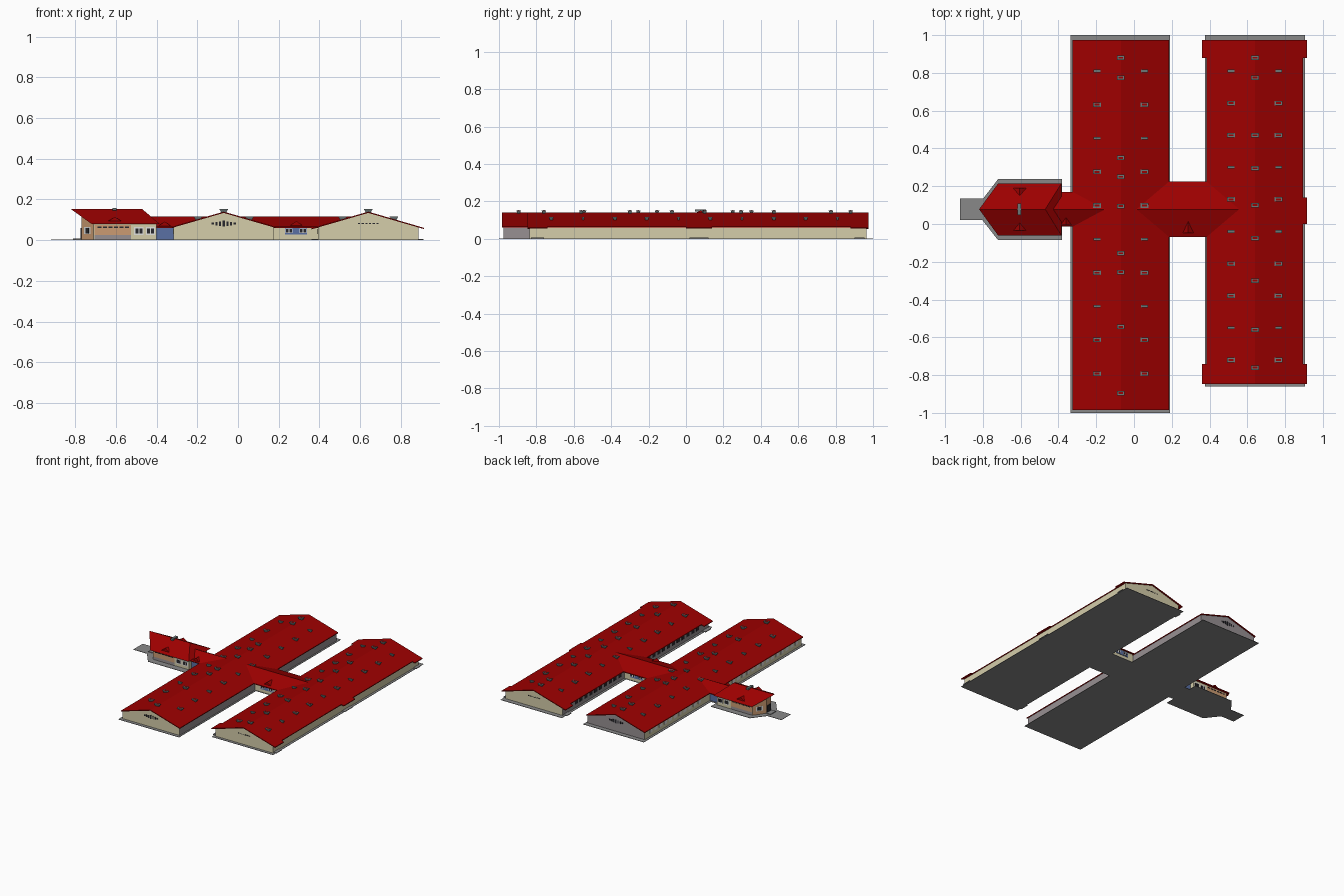
import bpy
import bmesh
from mathutils import Vector

default_cube = bpy.data.objects.get("Cube")
if default_cube:
    bpy.data.objects.remove(default_cube, do_unlink=True)


def material(name, red, green, blue):
    mat = bpy.data.materials.new(name)
    mat.use_nodes = True
    colour = (red, green, blue, 1)
    mat.diffuse_color = colour
    mat.node_tree.nodes["Principled BSDF"].inputs["Base Color"].default_value = colour
    return mat


ROOF_RED = material("roof red", 0.34, 0, 0)
BEIGE = material("beige wall", 0.66, 0.61, 0.4)
GRAY = material("gray wall", 0.31, 0.28, 0.29)
PAVING = material("paving gray", 0.25, 0.25, 0.25)
VENT = material("vent gray", 0.15, 0.19, 0.19)
GLASS = material("dark glass", 0.02, 0.02, 0.025)
BLUE = material("blue panel", 0.1, 0.16, 0.37)
TIMBER = material("timber tan", 0.6, 0.33, 0.17)
WHITE = material("white frame", 0.75, 0.75, 0.73)


def finish(name, bm, *mats, rule=None):
    """Turn a bmesh into an object, colouring faces by a rule on the normal."""
    bmesh.ops.recalc_face_normals(bm, faces=bm.faces)
    bm.normal_update()
    if rule:
        for face in bm.faces:
            face.material_index = rule(face.normal)
    mesh = bpy.data.meshes.new(name)
    bm.to_mesh(mesh)
    bm.free()
    for mat in mats:
        mesh.materials.append(mat)
    obj = bpy.data.objects.new(name, mesh)
    bpy.context.collection.objects.link(obj)
    return obj


def extrude(name, points, offset, *mats, rule=None):
    """Sweep a closed outline of 3D points along an offset."""
    bm = bmesh.new()
    face = bm.faces.new([bm.verts.new(p) for p in points])
    result = bmesh.ops.extrude_face_region(bm, geom=[face])
    moved = [g for g in result["geom"] if isinstance(g, bmesh.types.BMVert)]
    bmesh.ops.translate(bm, verts=moved, vec=Vector(offset))
    return finish(name, bm, *mats, rule=rule)


def add_box(bm, x0, x1, y0, y1, z0, z1, flare=1):
    """Add a box whose top is scaled by flare."""
    verts = bmesh.ops.create_cube(bm, size=1)["verts"]
    for v in verts:
        k = flare if v.co.z > 0 else 1
        v.co = Vector(((x0 + x1) / 2 + v.co.x * k * (x1 - x0),
                       (y0 + y1) / 2 + v.co.y * k * (y1 - y0),
                       (z0 + z1) / 2 + v.co.z * (z1 - z0)))


def boxes(name, mat, *bounds):
    bm = bmesh.new()
    for b in bounds:
        add_box(bm, *b)
    return finish(name, bm, mat)


RIDGE, SLOPE, SHEET = 0.14, 0.29, 0.006
PAVE, BASE = 0.003, 0.002
WEST, EAST = -0.07, 0.64


def gable_sheet(name, cx, left, right, y0, y1):
    """Thin folded roof with its ridge along y."""
    outline = [(-left, RIDGE - SLOPE * left), (0, RIDGE), (right, RIDGE - SLOPE * right)]
    under = [(x, z - SHEET) for x, z in reversed(outline)]
    pts = [(cx + x, y0, z) for x, z in outline + under]
    return extrude(name, pts, (0, y1 - y0, 0), ROOF_RED)


def hall(name, cx, y0, y1, gray_rule):
    half = 0.248
    eave = RIDGE - SLOPE * half - SHEET / 2
    pts = [(cx - half, y0, BASE), (cx + half, y0, BASE), (cx + half, y0, eave),
           (cx, y0, RIDGE - SHEET / 2), (cx - half, y0, eave)]
    extrude(name + "_walls", pts, (0, y1 - y0, 0), BEIGE, GRAY, rule=gray_rule)
    gable_sheet(name + "_roof", cx, 0.255, 0.255, y0 - 0.01, y1 + 0.01)


# Two long halls
hall("west_hall", WEST, -0.975, 0.965, lambda n: int(n.x > 0.9 or n.y > 0.9))
hall("east_hall", EAST, -0.838, 0.965, lambda n: int(n.x < -0.9))

# Porch roofs and steps along the east hall
for label, y0, y1, left in (("front", -0.848, -0.74, 0.279), ("back", 0.88, 0.975, 0.279),
                            ("middle", 0, 0.14, 0.2)):
    gable_sheet(label + "_porch_roof", EAST, left, 0.275, y0, y1)
    steps = [(0.87, 0.912, y0 + 0.02, y1 - 0.02, BASE, 0.007)]
    if left > 0.25:
        steps.append((0.362, 0.4, y0 + 0.02, y1 - 0.02, BASE, 0.007))
    boxes(label + "_porch_steps", PAVING, *steps)

# Paving around the buildings
boxes("hall_paving", PAVING, (-0.335, 0.19, -1, 1, 0, PAVE), (0.375, 0.905, -0.86, 1, 0, PAVE),
      (0.17, 0.4, -0.05, 0.205, 0, PAVE), (-0.42, -0.3, -0.01, 0.17, 0, PAVE))
boxes("entrance_path", PAVING, (-0.92, -0.78, 0.02, 0.135, 0, PAVE))
extrude("entrance_paving", [(-0.38, -0.085, 0), (-0.72, -0.085, 0), (-0.81, 0.03, 0),
                            (-0.81, 0.12, 0), (-0.72, 0.237, 0), (-0.38, 0.237, 0)],
        (0, 0, PAVE), PAVING)


def link(name, x0, x1, half, wall_half, wall_mat, ridge_ends):
    """Short passage with its ridge along x, running into the hall roofs."""
    cy, top, eave = 0.078, 0.116, 0.066
    boxes(name + "_walls", wall_mat, (x0, x1, cy - wall_half, cy + wall_half, BASE, eave + 0.004))
    a, b = ridge_ends
    pts = [(a, cy - half, eave), (a, cy, top), (a, cy + half, eave),
           (a, cy + half, eave - SHEET), (a, cy, top - SHEET), (a, cy - half, eave - SHEET)]
    extrude(name + "_roof", pts, (b - a, 0, 0), ROOF_RED)


link("east_passage", 0.17, 0.4, 0.146, 0.123, BEIGE, (0, 0.6))
link("west_passage", -0.43, -0.3, 0.092, 0.08, BLUE, (-0.44, -0.13))
for y, side in ((-0.047, "front"), (0.203, "back")):
    boxes("passage_panel_" + side, BLUE, (0.23, 0.34, y - 0.002, y + 0.002, 0.027, 0.062))
    boxes("passage_frames_" + side, WHITE,
          *[(x, x + 0.036, y - 0.003, y + 0.003, 0.035, 0.057) for x in (0.233, 0.301)])
    boxes("passage_windows_" + side, GLASS,
          *[(x, x + 0.012, y - 0.004, y + 0.004, 0.038, 0.054) for x in (0.236, 0.254, 0.304, 0.322)])

# Entrance building with pointed end wall
bm = bmesh.new()
plan = [(-0.4, -0.035), (-0.71, -0.035), (-0.77, 0.05), (-0.77, 0.106), (-0.71, 0.19), (-0.4, 0.19)]
low = [bm.verts.new((x, y, BASE)) for x, y in plan]
high = [bm.verts.new((x, y, 0.114 if x < -0.75 else 0.084)) for x, y in plan]
bm.faces.new(low)
bm.faces.new(high)
for i in range(len(plan)):
    j = (i + 1) % len(plan)
    bm.faces.new((low[i], low[j], high[j], high[i]))
finish("entrance_walls", bm, BEIGE, TIMBER, rule=lambda n: int(n.x < -0.3 and abs(n.z) < 0.5))

# Entrance hip roof with raking prow
bm = bmesh.new()
for x, y, z in ((-0.82, 0.078, 0.152), (-0.47, 0.078, 0.152), (-0.72, -0.06, 0.08),
                (-0.72, 0.214, 0.08), (-0.385, -0.06, 0.08), (-0.385, 0.214, 0.08)):
    bm.verts.new((x, y, z))
bmesh.ops.convex_hull(bm, input=bm.verts)
finish("entrance_roof", bm, ROOF_RED)

# Entrance cladding, plinth, windows and door
for y, side in ((-0.036, "front"), (0.191, "back")):
    boxes("entrance_cladding_" + side, TIMBER, (-0.705, -0.525, y - 0.002, y + 0.002, 0.026, 0.074))
    boxes("entrance_plinth_" + side, GRAY, (-0.705, -0.525, y - 0.002, y + 0.002, 0.004, 0.026))
    boxes("entrance_frames_" + side, WHITE,
          *[(x, x + 0.046, y - 0.002, y + 0.002, 0.026, 0.064) for x in (-0.51, -0.453)])
    boxes("entrance_panes_" + side, GLASS,
          *[(x, x + 0.015, y - 0.004, y + 0.004, 0.033, 0.057)
            for x in (-0.504, -0.485, -0.447, -0.428)])
    boxes("entrance_strip_window_" + side, GLASS,
          *[(-0.69 + i * 0.027, -0.67 + i * 0.027, y - 0.004, y + 0.004, 0.061, 0.067) for i in range(6)])
boxes("entrance_door", GLASS, (-0.774, -0.766, 0.056, 0.1, 0.004, 0.06))
boxes("entrance_step", PAVING, (-0.81, -0.77, 0.045, 0.11, BASE, 0.008))

# Windows on the two slanting entrance walls
for sign, side in ((-1, "front"), (1, "back")):
    for label, mat, margin, depth in (("frame", WHITE, 0, 0.001), ("pane", GLASS, 0.12, 0.002)):
        start = Vector((-0.71, 0.078 + sign * 0.1125, 0))
        along = Vector((-0.06, -sign * 0.0845, 0))
        out = Vector((-0.82, sign * 0.57, 0)) * depth
        corners = [start + along * t + out + Vector((0, 0, z))
                   for t, z in ((0.25 + margin, 0.03 + margin / 30), (0.75 - margin, 0.03 + margin / 30),
                                (0.75 - margin, 0.064 - margin / 30), (0.25 + margin, 0.064 - margin / 30))]
        extrude("entrance_slant_" + label + "_" + side, corners, -out * 1.5, mat)


# Small triangular dormers
def dormer(name, x, y, z, depth, half, rise):
    bm = bmesh.new()
    for p in ((x - half, y, z), (x + half, y, z), (x, y, z + rise), (x, y + depth, z + rise),
              (x, y + depth * 0.5, z - 0.005)):
        bm.verts.new(p)
    bmesh.ops.convex_hull(bm, input=bm.verts)
    finish(name, bm, ROOF_RED)


dormer("passage_dormer", 0.287, -0.048, 0.072, 0.066, 0.03, 0.022)
dormer("small_dormer", -0.36, -0.005, 0.07, 0.05, 0.03, 0.022)
dormer("entrance_dormer_front", -0.605, -0.035, 0.092, 0.05, 0.036, 0.022)
dormer("entrance_dormer_back", -0.605, 0.19, 0.092, -0.05, 0.036, 0.022)


# Flared roof ventilators, the wide ones with a red centre
def vents(name, cx, ridge_rows, first, step, narrow):
    body, centre = bmesh.new(), bmesh.new()
    spots = [(0, y, True) for y in ridge_rows]
    spots += [(s * 0.126, first - step * i, i not in narrow) for i in range(10) for s in (-1, 1)]
    for dx, y, wide in spots:
        x, z = cx + dx, RIDGE - SLOPE * abs(dx)
        w, d = (0.021, 0.012) if wide else (0.018, 0.007)
        add_box(body, x - w / 2, x + w / 2, y - d / 2, y + d / 2, z - 0.008, z + 0.009, 1.8)
        add_box(body, x - w, x + w, y - d, y + d, z + 0.009, z + 0.013)
        if wide:
            add_box(centre, x - 0.013, x + 0.013, y - 0.005, y + 0.005, z + 0.012, z + 0.0135)
    finish(name, body, VENT)
    finish(name + "_centres", centre, ROOF_RED)


vents("west_hall_vents", WEST, (0.88, 0.775, 0.35, 0.25, 0.095, -0.155, -0.255, -0.545, -0.895),
      0.81, 0.178, (0, 2, 5, 7))
vents("east_hall_vents", EAST, (0.88, 0.775, 0.47, 0.295, 0.1, -0.075, -0.3, -0.56, -0.76),
      0.81, 0.17, (0, 3, 5, 8))
boxes("entrance_vent", VENT, (-0.617, -0.597, 0.048, 0.108, 0.145, 0.158))

# Gable windows
for name, cx, y, count in (("west_front", WEST, -0.975, 7), ("west_back", WEST, 0.965, 7),
                           ("east_front", EAST, -0.838, 6), ("east_back", EAST, 0.965, 6)):
    panes = []
    for i in range(count):
        k = i - (count - 1) / 2
        tall = 0.03 * (1 - abs(k) / count * 1.6) if count > 6 else 0.005
        panes.append((cx + k * 0.018 - 0.005, cx + k * 0.018 + 0.005, y - 0.003, y + 0.003,
                      0.081 - tall / 2, 0.081 + tall / 2))
    boxes(name + "_gable_windows", GLASS, *panes)

# Window rows along the west walls
for name, x, y0, y1, mat in (("west_hall", -0.318, -0.93, 0.93, WHITE),
                             ("east_hall", 0.392, -0.72, 0.86, GLASS)):
    rows = [y0 + i * 0.06 for i in range(int((y1 - y0) / 0.06))]
    boxes(name + "_windows", mat, *[(x - 0.002, x + 0.002, y, y + 0.035, 0.03, 0.056)
                                    for y in rows if not -0.1 < y < 0.22])
